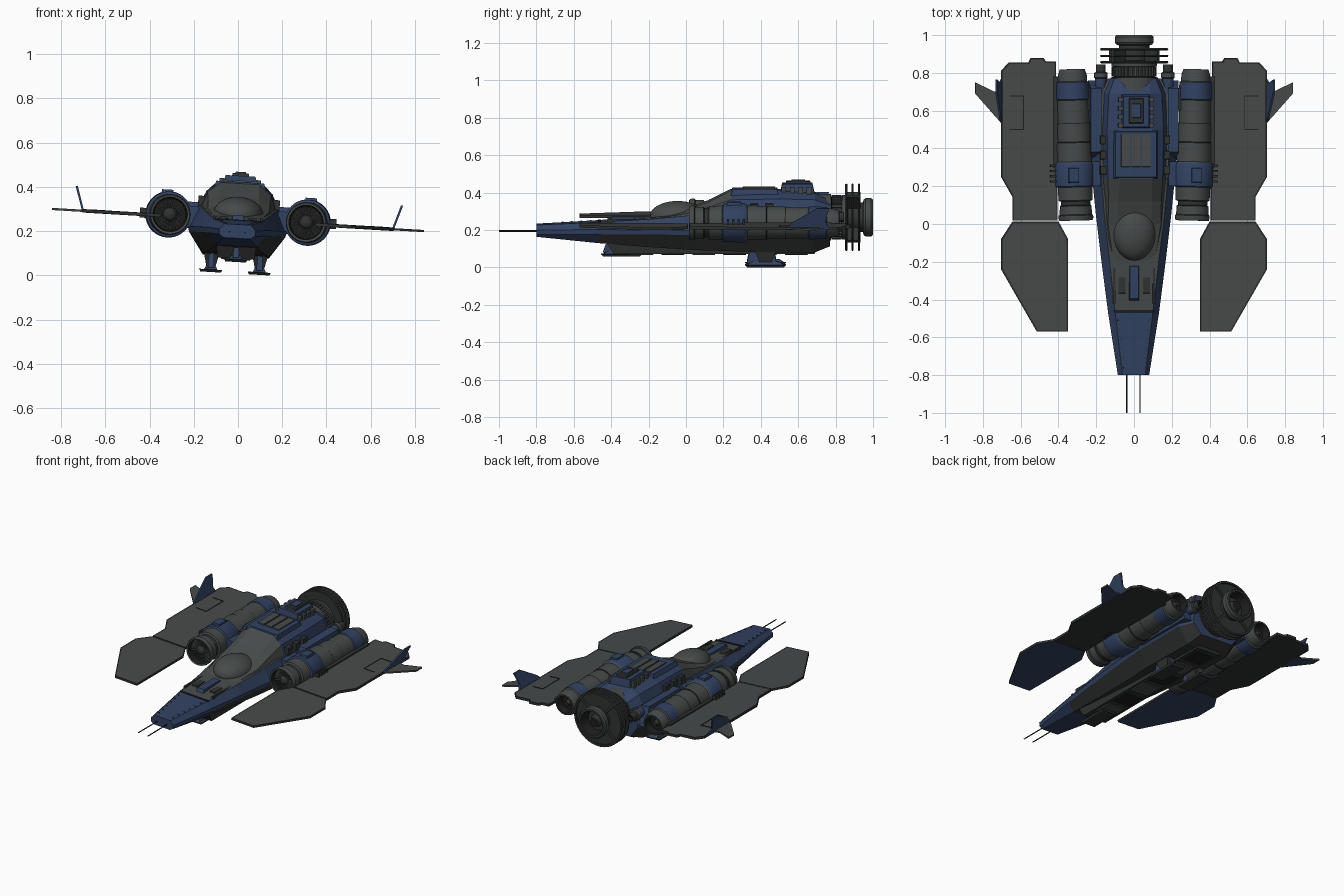
import bpy, bmesh, math
from mathutils import Matrix, Vector

if "Cube" in bpy.data.objects:
    bpy.data.objects.remove(bpy.data.objects["Cube"])

def material(name, c):
    m = bpy.data.materials.new(name)
    m.diffuse_color = (*c, 1)
    m.use_nodes = True
    m.node_tree.nodes["Principled BSDF"].inputs["Base Color"].default_value = m.diffuse_color
    return m

MATS = [material("hull grey", (0.062, 0.069, 0.068)), material("navy blue", (0.032, 0.054, 0.122)),
        material("dark grey", (0.03, 0.033, 0.032)), material("near black", (0.012, 0.013, 0.012))]
GREY, BLUE, DARK, BLACK = range(4)
smooth = []

def finish(name, bm, matrix=None):
    bmesh.ops.recalc_face_normals(bm, faces=bm.faces)
    me = bpy.data.meshes.new(name)
    bm.to_mesh(me)
    bm.free()
    for m in MATS:
        me.materials.append(m)
    if matrix:
        me.transform(matrix)
    ob = bpy.data.objects.new(name, me)
    bpy.context.collection.objects.link(ob)
    return ob

def prism(name, pts, to3d, thick, mat, under=None, border=0):
    """Flat outline extruded along the normal given by to3d(u, v, w)."""
    bm = bmesh.new()
    lo = [bm.verts.new(to3d(u, v, -thick / 2)) for u, v in pts]
    hi = [bm.verts.new(to3d(u, v, thick / 2)) for u, v in pts]
    n = len(pts)
    f0, f1 = bm.faces.new(lo), bm.faces.new(hi)
    for i in range(n):
        j = (i + 1) % n
        bm.faces.new((lo[i], lo[j], hi[j], hi[i])).material_index = DARK if border else mat
    f0.material_index = mat if under is None else under
    f1.material_index = mat
    bmesh.ops.recalc_face_normals(bm, faces=bm.faces)
    if border:
        rim = bmesh.ops.inset_region(bm, faces=[f1], thickness=border, depth=-0.002)
        for f in rim["faces"]:
            f.material_index = DARK
    return finish(name, bm)

def box(name, x, y, z, mat, taper=1.0, bottom=1.0):
    """Box from ranges; taper scales the top face, bottom the lower face."""
    bm = bmesh.new()
    cx, cy = sum(x) / 2, sum(y) / 2
    rows = []
    for zz, k in ((z[0], bottom), (z[1], taper)):
        rows.append([bm.verts.new((cx + (a - cx) * k, cy + (b - cy) * k, zz))
                     for a, b in ((x[0], y[0]), (x[1], y[0]), (x[1], y[1]), (x[0], y[1]))])
    bm.faces.new(rows[0]); bm.faces.new(rows[1])
    for i in range(4):
        j = (i + 1) % 4
        bm.faces.new((rows[0][i], rows[0][j], rows[1][j], rows[1][i]))
    for f in bm.faces:
        f.material_index = mat
    return finish(name, bm)

def lathe(name, prof, matrix, segs=40):
    """Profile of (radius, y, colour of the next band) spun about the y axis."""
    bm = bmesh.new()
    rings = [[bm.verts.new((r * math.cos(t), y, r * math.sin(t)))
              for t in (2 * math.pi * i / segs for i in range(segs))] for r, y, _ in prof]
    for k in range(len(prof) - 1):
        for i in range(segs):
            j = (i + 1) % segs
            f = bm.faces.new((rings[k][i], rings[k][j], rings[k + 1][j], rings[k + 1][i]))
            f.material_index = prof[k][2]
    for r, k in ((rings[0], 0), (rings[-1], -1)):
        bm.faces.new(r).material_index = prof[k][2]
    ob = finish(name, bm, matrix)
    smooth.append(ob)
    return ob

def loft(name, stations, rule):
    """Mirrored half sections joined along y, coloured by rule(centre, normal)."""
    bm = bmesh.new()
    rings = [[bm.verts.new((x, y, z)) for x, z in half] +
             [bm.verts.new((-x, y, z)) for x, z in reversed(half)] for y, half in stations]
    n = len(rings[0])
    for a, b in zip(rings, rings[1:]):
        for i in range(n):
            j = (i + 1) % n
            bm.faces.new((a[i], a[j], b[j], b[i]))
    bm.faces.new(rings[0]); bm.faces.new(rings[-1])
    bmesh.ops.recalc_face_normals(bm, faces=bm.faces)
    for f in bm.faces:
        f.normal_update()
        f.material_index = rule(f.calc_center_median(), f.normal)
    return finish(name, bm)

# lower hull with blue nose and flanks
def section(wt, zt, ww, zw, wb, zb):
    return [(wt, zt), (ww, zw), (ww * 0.97, zw - 0.025), (wb, zb)]
hull = [(-0.8, section(.06, .23, .083, .205, .06, .167)), (-0.47, section(.10, .247, .135, .21, .09, .135)),
        (-0.2, section(.13, .265, .17, .21, .11, .115)), (0.05, section(.16, .29, .20, .21, .13, .10)),
        (0.3, section(.18, .31, .225, .21, .15, .093)), (0.68, section(.18, .31, .225, .21, .15, .085)),
        (0.77, section(.14, .30, .18, .21, .12, .12))]
def hull_rule(c, n):
    if n.z < -0.4 and c.y > -0.5:
        return DARK
    return GREY if n.z > 0.9 and c.y > -0.47 else BLUE
loft("lower_hull", hull, hull_rule)

# upper fuselage and cockpit surround
upper = [(-0.2, [(.08, .264), (.11, .262), (.13, .25)]), (0.0, [(.09, .31), (.14, .295), (.16, .25)]),
         (0.12, [(.09, .355), (.14, .33), (.17, .25)]), (0.24, [(.085, .415), (.145, .37), (.185, .25)]),
         (0.5, [(.085, .415), (.15, .375), (.19, .25)]), (0.69, [(.08, .40), (.14, .37), (.185, .25)]),
         (0.77, [(.07, .36), (.11, .34), (.15, .25)])]
loft("upper_fuselage", upper, lambda c, n: BLUE if c.y > 0.24 and n.z > 0.3 else GREY)

# canopy bubble
bm = bmesh.new()
bmesh.ops.create_uvsphere(bm, u_segments=40, v_segments=20, radius=1)
smooth.append(finish("canopy", bm, Matrix.Translation((0, -0.045, .275)) @ Matrix.Diagonal((.113, .148, .08, 1))))

# nose deck details
box("nose_joint", (-.104, .104), (-.47, -.455), (.22, .251), BLACK)
box("nose_spine", (-.028, .028), (-.41, -.21), (.24, .272), BLUE, .85)
for s in (-1, 1):
    box("nose_hatch", (s * .065 - .02, s * .065 + .02), (-.37, -.28), (.24, .262), DARK, .9)
    box("nose_strip", (s * .105 - .006, s * .105 + .006), (-.42, -.22), (.24, .263), DARK)
    for i in range(6):
        y = -.76 + i * .05
        x = s * (.052 + i * .006)
        box("nose_rivet", (x - .004, x + .004), (y - .004, y + .004), (.225, .235 + i * .0026), DARK)
    lathe("nose_barrel", [(.0035, -1, BLACK), (.0035, -.78, BLACK)],
          Matrix.Translation((s * .035, 0, .195)), 10)

# dorsal plates and equipment block
box("dorsal_plate", (-.12, .12), (.235, .50), (.38, .422), BLUE, .9)
for i in (-1, 0, 1):
    box("dorsal_panel", (i * .055 - .024, i * .055 + .024), (.30, .48), (.41, .429), GREY, .95)
box("dorsal_block", (-.08, .08), (.50, .69), (.38, .45), BLUE, .85)
box("dorsal_block_top", (-.04, .04), (.53, .67), (.44, .462), DARK, .9)
box("dorsal_hatch", (-.025, .025), (.56, .64), (.455, .468), BLUE, .9)
for s in (-1, 1):
    for i in range(4):
        box("dorsal_rib", (s * .08 - .014, s * .08 + .014), (.51 + i * .045, .535 + i * .045), (.38, .435), GREY)
    box("flank_armour", (s * .205 - .035, s * .205 + .035), (.34, .76), (.20, .32), BLUE, .8)
    for i in range(3):
        box("flank_vent", (s * .165 - .022, s * .165 + .022), (.26 + i * .08, .31 + i * .08), (.27, .35), DARK, .85)
    lathe("rear_pod", [(.02, .66, BLUE), (.03, .68, BLUE), (.03, .77, DARK), (.036, .775, GREY),
                       (.036, .80, DARK), (.026, .805, DARK), (.026, .845, BLACK), (.015, .845, BLACK),
                       (.015, .82, BLACK)], Matrix.Translation((s * .178, 0, .28)), 20)

# main thruster with ribbed collar, rings and struts
C = Matrix.Translation((0, 0, .268))
lathe("main_thruster", [(.10, .66, GREY), (.125, .70, GREY), (.125, .775, BLACK), (.108, .78, DARK), (.108, .83, GREY),
                        (.12, .835, GREY), (.12, .86, DARK), (.08, .865, DARK), (.08, .945, GREY), (.095, .95, GREY),
                        (.102, .96, GREY), (.102, .99, GREY), (.095, 1, DARK), (.08, 1, BLACK), (.065, .94, DARK),
                        (.04, .94, DARK), (.028, .975, BLACK), (.01, .975, BLACK)], C, 48)
for i in range(32):
    ob = box("collar_rib", (-.005, .005), (.78, .832), (.10, .119), GREY)
    ob.data.transform(C @ Matrix.Rotation(i * math.pi / 16, 4, 'Y'))
for y in (.857, .89, .925):
    lathe("thruster_ring", [(.165, y - .006, DARK), (.177, y - .006, DARK), (.181, y, DARK), (.177, y + .006, DARK),
                            (.165, y + .006, DARK), (.165, y - .006, DARK)], C, 64)
for i in range(4):
    ob = box("ring_strut", (-.008, .008), (.85, .932), (.07, .172), DARK)
    ob.data.transform(C @ Matrix.Rotation(math.pi / 4 + i * math.pi / 2, 4, 'Y'))

# underside keel and plates
box("keel", (-.09, .09), (-.42, .72), (.075, .13), DARK, 1, .94)
for i in range(6):
    y = -.30 + i * .165
    box("keel_plate", (-.07, .07), (y, y + .13), (.069, .08), BLACK if i % 2 else GREY, 1, .9)

# landing skids
def leg(name, x, y, z, top):
    box(name + "_strut", (x - .032, x + .032), (y - .05, y + .05), (z + .02, top), DARK, 1.15, .6)
    box(name + "_brace", (x - .014, x + .014), (y - .10, y + .06), (z + .02, top - .005), BLUE, .8)
    box(name + "_skid", (x - .055, x + .055), (y - .115, y + .115), (z, z + .012), DARK, .95, .85)
    box(name + "_shoe", (x - .03, x + .03), (y - .10, y + .10), (z + .012, z + .03), BLUE, .7)
leg("front_leg", 0, -.345, .06, .13)

for s in (-1, 1):
    leg("rear_leg", s * .11, .425, .008, .10)

    # engine nacelle, slightly toed, with fan
    E = Matrix.Translation((s * .318, .42, .257)) @ Matrix.Rotation(-s * .025, 4, 'Z') @ Matrix.Translation((0, -.42, 0))
    lathe("engine", [(.02, .07, BLACK), (.072, .07, BLACK), (.078, .02, GREY), (.088, .018, GREY), (.092, .03, GREY),
                     (.092, .045, DARK), (.086, .05, GREY), (.084, .095, BLACK), (.078, .10, DARK), (.078, .12, GREY),
                     (.09, .125, GREY), (.092, .195, BLUE), (.103, .20, BLUE), (.105, .31, BLUE), (.098, .325, GREY),
                     (.092, .33, GREY), (.091, .43, BLACK), (.087, .435, GREY), (.087, .53, BLACK), (.084, .535, GREY),
                     (.083, .655, BLUE), (.088, .66, BLUE), (.086, .75, GREY), (.078, .755, GREY), (.076, .79, GREY),
                     (.066, .82, DARK), (.055, .82, BLACK), (.05, .77, BLACK), (.02, .77, DARK), (.012, .80, DARK)], E, 48)
    lathe("fan_hub", [(.004, .028, DARK), (.02, .035, DARK), (.034, .055, DARK), (.034, .08, DARK)], E, 24)
    for i in range(24):
        ob = box("fan_blade", (-.0025, .0025), (.045, .07), (.03, .075), GREY)
        ob.data.transform(E @ Matrix.Rotation(i * math.pi / 12, 4, 'Y'))
    for i in range(4):
        y = .225 + i * .028
        box("engine_clamp", (s * .425 - .02, s * .425 + .02), (y - .006, y + .006), (.235, .28), DARK)
    box("engine_pylon", (s * .22 - .04, s * .22 + .04), (.20, .33), (.21, .30), BLUE)
    box("rear_pylon", (s * .22 - .04, s * .22 + .04), (.60, .72), (.22, .29), DARK)
    box("engine_cap", (s * .325 - .03, s * .325 + .03), (.215, .30), (.34, .369), BLUE, .85)

    # wing panels, outlined by a dark rim
    flat = lambda u, v, w: (s * u, v, .25 + w)
    prism("front_wing", [(.35, -.57), (.515, -.57), (.705, -.24), (.705, -.08), (.645, .012), (.40, .012), (.35, -.08)],
          flat, .014, GREY, BLUE, .01)
    prism("rear_wing", [(.405, .018), (.645, .018), (.645, .145), (.705, .25), (.705, .81), (.665, .855), (.56, .855),
                        (.548, .88), (.48, .88), (.467, .86), (.415, .86)], flat, .016, GREY, DARK, .01)
    for x, y in (((.585, .66), (.497, .502)), ((.585, .66), (.676, .681)), ((.585, .589), (.502, .676))):
        box("wing_panel_line", sorted((s * x[0], s * x[1])), y, (.25, .2585), BLACK)
    box("wing_root", sorted((s * .38, s * .43)), (.30, .78), (.235, .265), DARK)

    # wingtip fins: flat outer fin and canted upright fin
    prism("outer_fin", [(.70, .53), (.745, .58), (.842, .69), (.842, .75), (.74, .70), (.70, .71)],
          flat, .010, GREY, BLUE)
    up = lambda u, v, w: (s * (.702 + u * .32 + w), v, .25 + u)
    prism("upright_fin", [(-.005, .53), (.03, .565), (.11, .70), (.11, .765), (.035, .745), (-.005, .77)],
          up, .010, BLUE)

# the whole craft sits with a slight roll
P = Vector((0, 0, .25))
roll = Matrix.Translation(P) @ Matrix.Rotation(math.radians(3.4), 4, 'Y') @ Matrix.Translation(-P)
for ob in bpy.context.scene.objects:
    ob.data.transform(roll)
for ob in smooth:
    ob.select_set(True)
bpy.context.view_layer.objects.active = smooth[0]
bpy.ops.object.shade_smooth_by_angle(angle=math.radians(30))
